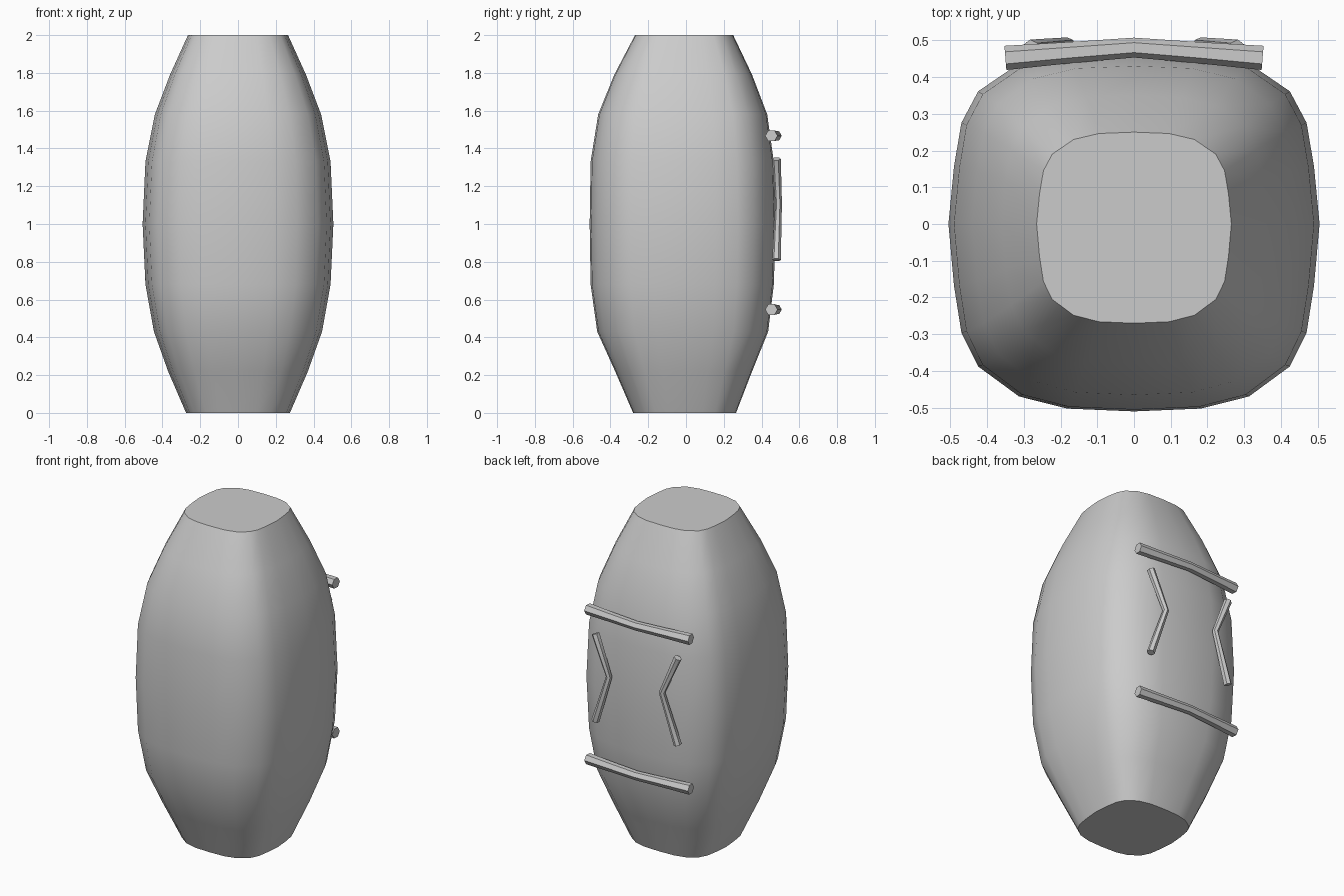
import bpy, bmesh

if "Cube" in bpy.data.objects:
    bpy.data.objects.remove(bpy.data.objects["Cube"])

# quarter of the rounded-square cross-section, normalised to 1
QUARTER = [(1, 0), (.97, .33), (.93, .58), (.84, .76), (.62, .92), (.36, .985)]
# z, half width x, depth to the front (-y), depth to the back (+y)
RINGS = [(0, .275, .28, .265), (.22, .37, .375, .35), (.43, .445, .47, .435),
         (.68, .49, .505, .465), (1.0, .505, .51, .475), (1.33, .49, .505, .465),
         (1.58, .44, .465, .43), (1.79, .36, .38, .35), (2.0, .265, .27, .25)]


def section():
    pts = list(QUARTER)
    pts += [(0, 1)] + [(-x, y) for x, y in reversed(QUARTER[1:])]
    return pts + [(-x, -y) for x, y in pts]


def make_body():
    bm = bmesh.new()
    rings = [[bm.verts.new((x * hx, y * (back if y > 0 else front), z))
              for x, y in section()] for z, hx, front, back in RINGS]
    n = len(rings[0])
    for a, b in zip(rings, rings[1:]):
        for i in range(n):
            j = (i + 1) % n
            bm.faces.new((a[i], a[j], b[j], b[i]))
    bm.faces.new(rings[0][::-1])
    bm.faces.new(rings[-1])
    me = bpy.data.meshes.new("body")
    bm.to_mesh(me)
    bm.free()
    ob = bpy.data.objects.new("body", me)
    bpy.context.collection.objects.link(ob)
    smooth(ob, 0.9)


def smooth(ob, angle):
    bpy.ops.object.select_all(action='DESELECT')
    ob.select_set(True)
    bpy.context.view_layer.objects.active = ob
    if ob.type == 'CURVE':
        bpy.ops.object.convert(target='MESH')
        ob = bpy.context.object
    bpy.ops.object.shade_smooth_by_angle(angle=angle)


def rod(name, pts):
    """Bent rod through (x, y, z, radius) points."""
    cu = bpy.data.curves.new(name, 'CURVE')
    cu.dimensions = '3D'
    cu.bevel_depth = 1
    cu.bevel_resolution = 1
    cu.use_fill_caps = True
    sp = cu.splines.new('POLY')
    sp.points.add(len(pts) - 1)
    for p, (x, y, z, r) in zip(sp.points, pts):
        p.co = (x, y, z, 1)
        p.radius = r
    ob = bpy.data.objects.new(name, cu)
    bpy.context.collection.objects.link(ob)
    smooth(ob, 0.9)


make_body()

# horizontal bands across the back
for name, z in (("upper_band", 1.467), ("lower_band", .547)):
    rod(name, [(-.35, .452, z, .033), (-.18, .466, z, .029), (0, .48, z, .027),
               (.18, .466, z, .029), (.35, .452, z, .033)])

# pair of chevrons pointing at each other
for name, s in (("chevron_right", 1), ("chevron_left", -1)):
    rod(name, [(s * .28, .479, 1.345, .023), (s * .18, .49, 1.11, .018),
               (s * .28, .479, .81, .023)])
